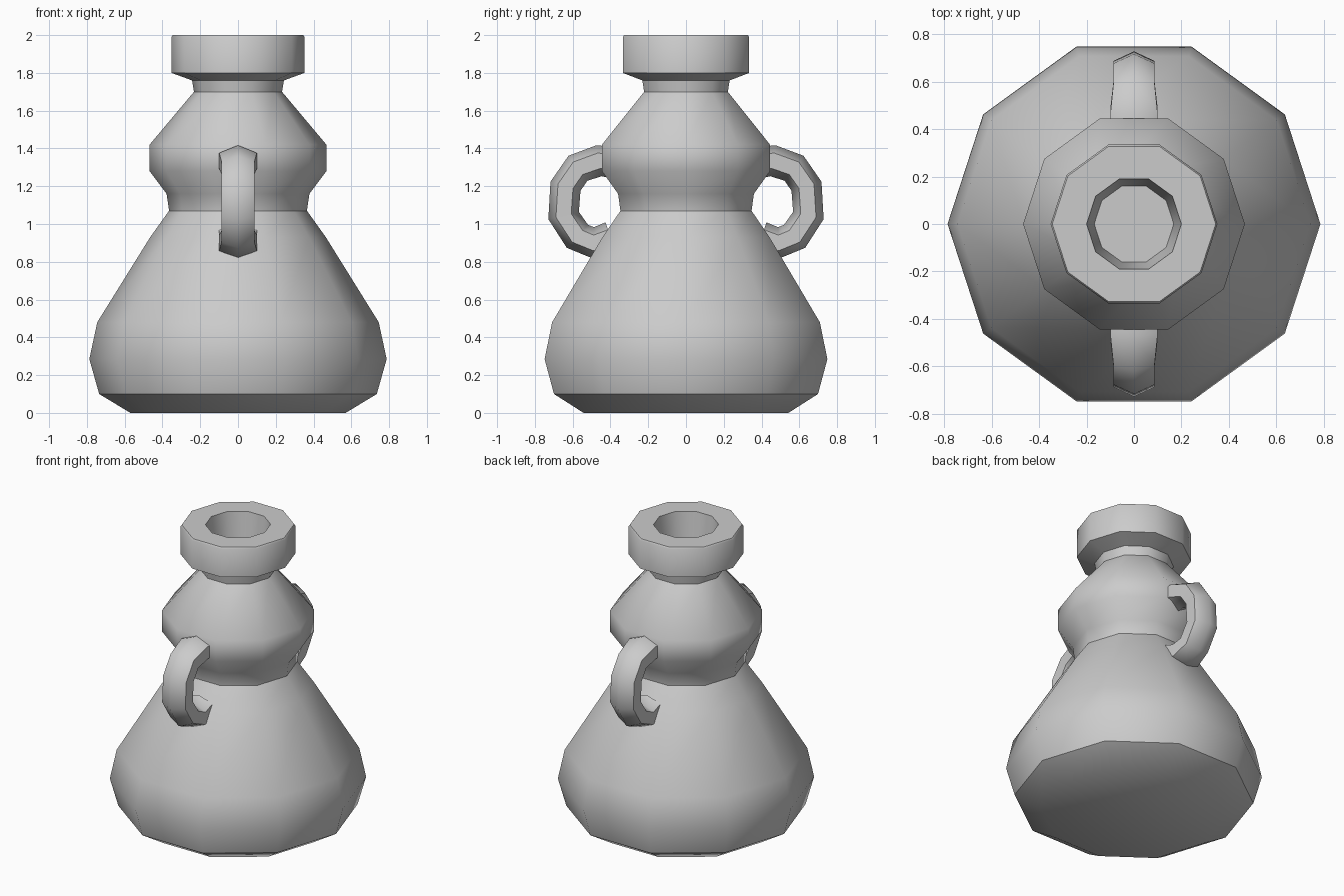
import bpy, bmesh, math
from mathutils import Vector

if "Cube" in bpy.data.objects:
    bpy.data.objects.remove(bpy.data.objects["Cube"])

SIDES = 10


def finish(name, bm, angle):
    bmesh.ops.recalc_face_normals(bm, faces=bm.faces)
    me = bpy.data.meshes.new(name)
    bm.to_mesh(me)
    bm.free()
    ob = bpy.data.objects.new(name, me)
    bpy.context.collection.objects.link(ob)
    bpy.ops.object.select_all(action='DESELECT')
    ob.select_set(True)
    bpy.context.view_layer.objects.active = ob
    bpy.ops.object.shade_smooth_by_angle(angle=math.radians(angle))
    return ob


def skin(bm, loops):
    """Bridge successive vertex rings and cap both ends."""
    rings = [[bm.verts.new(p) for p in loop] for loop in loops]
    n = len(rings[0])
    for a, b in zip(rings, rings[1:]):
        for i in range(n):
            j = (i + 1) % n
            bm.faces.new((a[i], a[j], b[j], b[i]))
    bm.faces.new(rings[0])
    bm.faces.new(rings[-1])


def ring(r, z):
    return [(r * math.cos(2 * math.pi * i / SIDES),
             r * math.sin(2 * math.pi * i / SIDES), z) for i in range(SIDES)]


# Turned vessel: belly, waist, shoulder, neck, thick lip and mouth recess
profile = [(0.57, 0.0), (0.735, 0.10), (0.787, 0.285), (0.745, 0.48),
           (0.465, 0.93), (0.365, 1.07), (0.378, 1.16), (0.468, 1.28),
           (0.468, 1.42), (0.233, 1.70), (0.243, 1.76), (0.352, 1.80),
           (0.352, 1.99), (0.345, 2.0), (0.20, 2.0), (0.168, 1.75)]
bm = bmesh.new()
skin(bm, [ring(r, z) for r, z in profile])
finish("vessel_body", bm, 42)

# Curved handles: six-sided tube swept along a path in the y-z plane
path = [(0.39, 1.325), (0.46, 1.335), (0.572, 1.295), (0.638, 1.20),
        (0.648, 1.045), (0.575, 0.935), (0.49, 0.90), (0.40, 0.93)]
for name, side in (("front_handle", -1), ("back_handle", 1)):
    pts = [Vector((0, y * side, z)) for y, z in path]
    loops = []
    for i, p in enumerate(pts):
        t = (pts[min(i + 1, len(pts) - 1)] - pts[max(i - 1, 0)]).normalized()
        out = t.cross(Vector((1, 0, 0)))
        end = min(i, len(pts) - 1 - i) < 2
        w = 0.115 if end else 0.10
        loops.append([p + out * 0.083 * math.cos(k * math.pi / 3)
                      + Vector((w * math.sin(k * math.pi / 3), 0, 0))
                      for k in range(6)])
    bm = bmesh.new()
    skin(bm, loops)
    finish(name, bm, 65)
